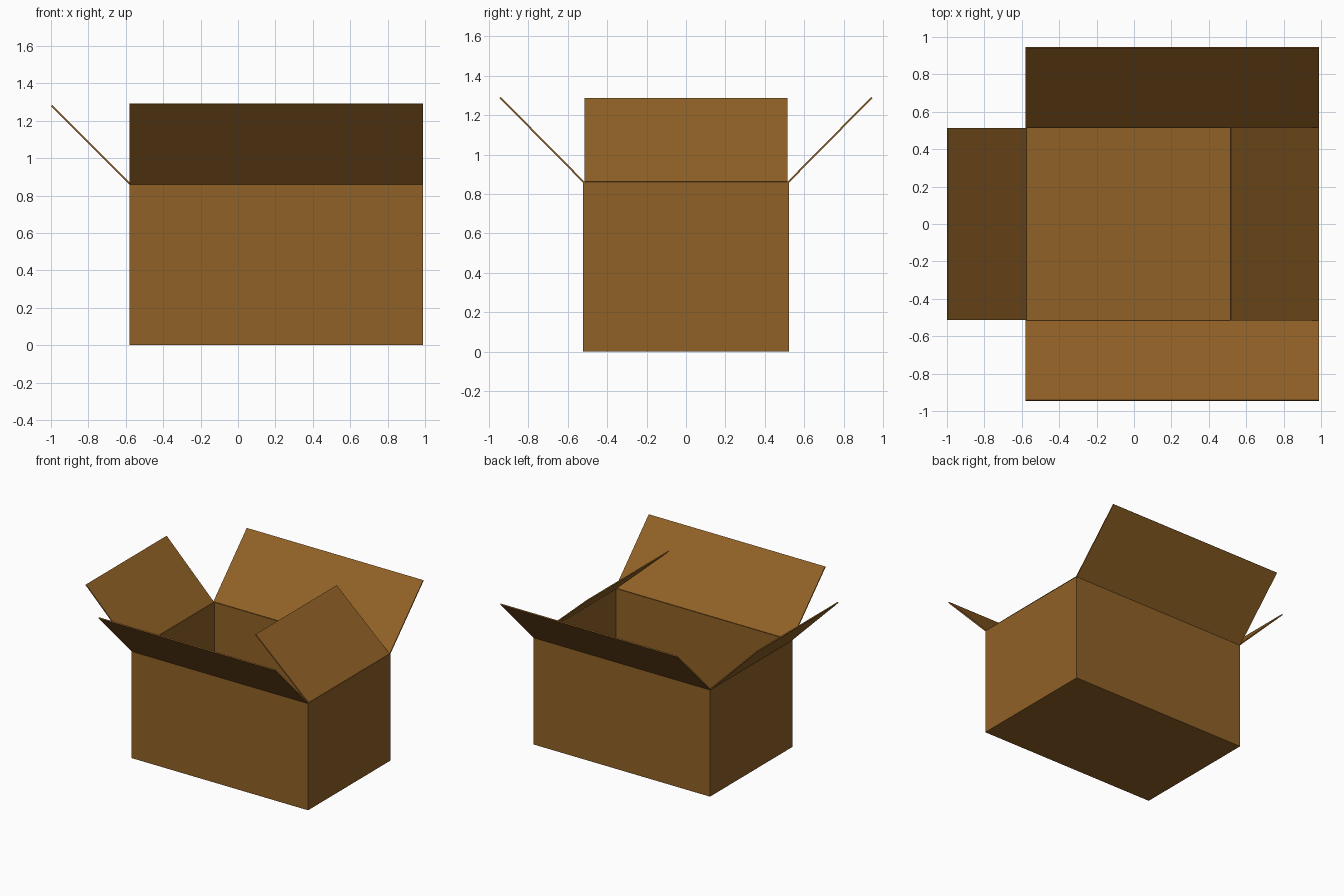
import bpy
from mathutils import Vector

if "Cube" in bpy.data.objects:
    bpy.data.objects.remove(bpy.data.objects["Cube"])

X0, X1, Y, H, T = -0.58, 0.99, 0.523, 0.86, 0.009

card = bpy.data.materials.new("brown cardboard")
card.diffuse_color = (0.28, 0.12, 0.02, 1)
card.use_nodes = True
card.node_tree.nodes["Principled BSDF"].inputs["Base Color"].default_value = card.diffuse_color


def make(name, verts, faces):
    mesh = bpy.data.meshes.new(name)
    mesh.from_pydata([tuple(v) for v in verts], [], faces)
    mesh.update()
    mesh.materials.append(card)
    obj = bpy.data.objects.new(name, mesh)
    bpy.context.collection.objects.link(obj)
    return obj


HULL = [(0, 3, 2, 1), (4, 5, 6, 7), (0, 1, 5, 4),
        (1, 2, 6, 5), (2, 3, 7, 6), (3, 0, 4, 7)]


def panel(name, a, b, rise, thick=T):
    """Thin card sheet from hinge line a-b, extending along rise."""
    a, b, rise = Vector(a), Vector(b), Vector(rise)
    n = (b - a).cross(rise).normalized() * thick / 2
    quad = [a, b, b + rise, a + rise]
    return make(name, [p - n for p in quad] + [p + n for p in quad], HULL)


# Open carton body: floor and four walls
def rect(i, z):
    return [(X0 + i, -Y + i, z), (X1 - i, -Y + i, z),
            (X1 - i, Y - i, z), (X0 + i, Y - i, z)]


verts = rect(0, 0) + rect(0, H) + rect(T, H) + rect(T, T)
faces = [(0, 3, 2, 1), (12, 13, 14, 15)]
for ring in (0, 4, 8):
    for k in range(4):
        j = (k + 1) % 4
        faces.append((ring + k, ring + j, ring + 4 + j, ring + 4 + k))
make("carton_body", verts, faces)

# Long flaps, both folded outwards
h = Y - T / 2
panel("front_flap", (X0, -h, H), (X1, -h, H), (0, -0.425, 0.43))
panel("back_flap", (X1, h, H), (X0, h, H), (0, 0.425, 0.43))

# Short flaps: left folded outwards, right leaning in over the opening
panel("left_flap", (X0 + T / 2, 0.512, H), (X0 + T / 2, -0.512, H), (-0.421, 0, 0.42))
panel("right_flap", (X1 - T / 2, -0.515, H), (X1 - T / 2, 0.515, H), (-0.47, 0, 0.425))
